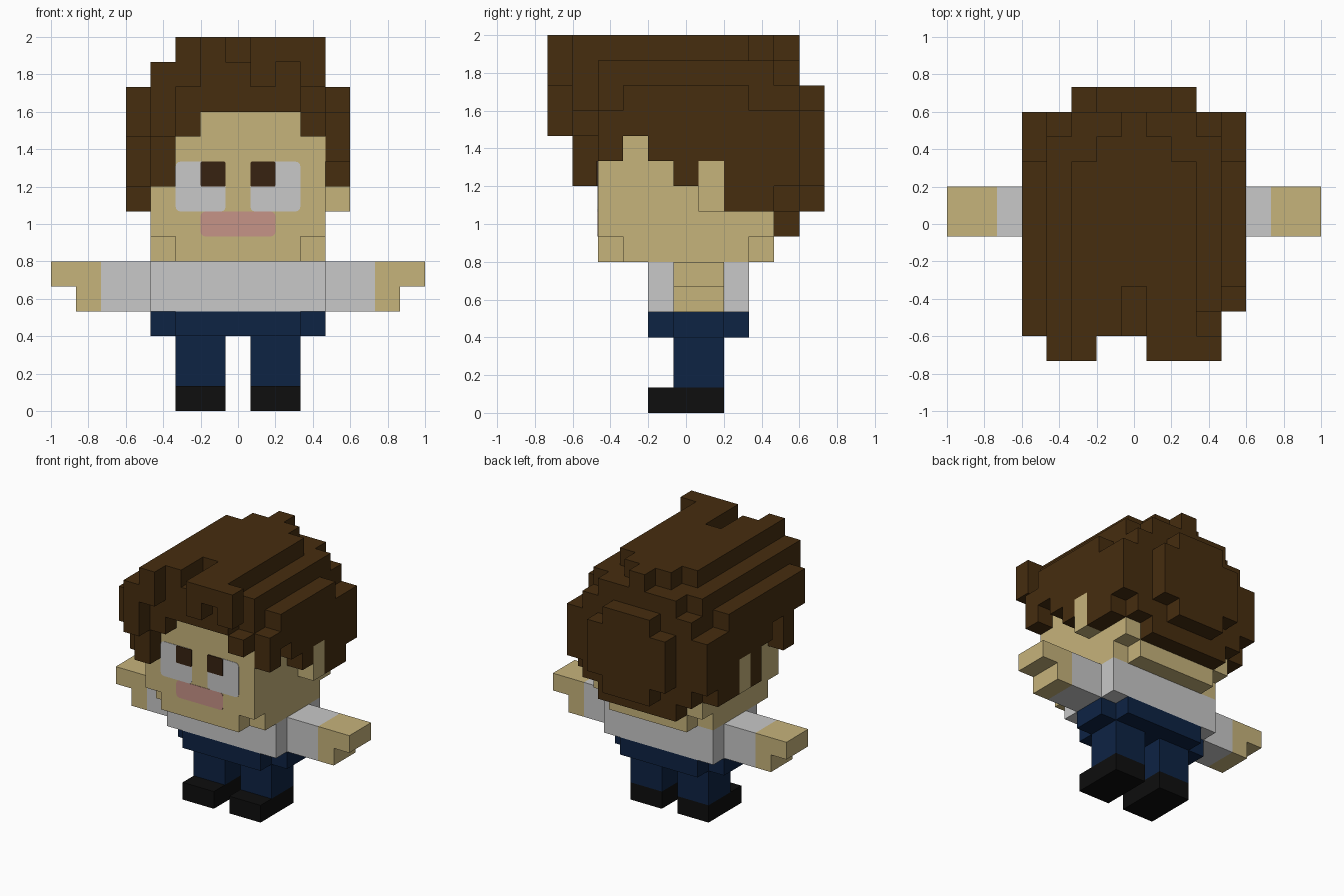
import bpy, bmesh, math
from mathutils import Vector

if "Cube" in bpy.data.objects:
    bpy.data.objects.remove(bpy.data.objects["Cube"], do_unlink=True)

U = 2 / 15  # block size


def material(name, rgb):
    lin = [((c / 255 + 0.055) / 1.055) ** 2.4 if c > 10 else c / 255 / 12.92 for c in rgb]
    m = bpy.data.materials.new(name)
    m.use_nodes = True
    m.diffuse_color = (*lin, 1)
    m.node_tree.nodes["Principled BSDF"].inputs["Base Color"].default_value = (*lin, 1)
    return m


HAIR = material("hair brown", (70, 45, 15))
SKIN = material("skin tan", (198, 179, 123))
WHITE = material("shirt white", (200, 200, 200))
NAVY = material("trouser navy", (13, 35, 68))
BLACK = material("shoe black", (14, 14, 14))
PINK = material("lip pink", (198, 147, 135))
PUPIL = material("pupil brown", (55, 34, 17))


def block(x0, x1, y0, y1, z0, z1):
    """Inclusive range of unit blocks, x and y counted from the middle."""
    return {(x, y, z) for x in range(x0, x1 + 1)
            for y in range(y0, y1 + 1) for z in range(z0, z1 + 1)}


def mirror(cells):
    return {(-x, y, z) for x, y, z in cells}


parts = {}

# Shoes, legs, arms and hands, mirrored left and right
limbs = {
    "shoe": (block(1, 2, -1, 1, 0, 0), BLACK),
    "leg": (block(1, 2, 0, 1, 1, 2), NAVY),
    "arm": (block(4, 5, 0, 1, 4, 5), WHITE),
    "hand": (block(6, 6, 0, 1, 4, 5) | block(7, 7, 0, 1, 5, 5), SKIN),
    "ear": (block(4, 4, 1, 1, 8, 9), SKIN),
}
for name, (cells, mat) in limbs.items():
    parts["left_" + name] = (cells, mat)
    parts["right_" + name] = (mirror(cells), mat)

# Hips, torso and head
parts["hips"] = (block(-2, 2, -1, 2, 3, 3) | block(-3, 3, 0, 1, 3, 3), NAVY)
parts["torso"] = (block(-3, 3, -1, 2, 4, 5), WHITE)
chin_corners = {(x, y, 6) for x in (-3, 3) for y in (-3, 3)}
parts["head"] = (block(-3, 3, -3, 3, 6, 11) - chin_corners, SKIN)

# Hair crown, stepped towards the top and back
hair = block(-3, 3, -3, 4, 12, 12)
hair |= block(-3, 3, -3, 3, 13, 13) | block(-2, 2, 4, 4, 13, 13)
hair |= block(-2, 2, -4, 2, 14, 14) | block(-1, 1, 3, 3, 14, 14) | {(0, 4, 14)}
hair -= block(0, 0, -4, -3, 14, 14)
# Fringe
hair |= block(-1, 2, -4, -4, 12, 13) | block(-2, -2, -4, -4, 11, 13)
hair |= block(-3, -3, -4, -4, 9, 13) | block(-4, -4, -4, -4, 11, 12) | {(3, -4, 11)}
# Front locks
hair |= block(1, 3, -5, -5, 14, 14) | {(1, -5, 13), (3, -5, 13)}
hair |= block(-3, -3, -5, -5, 11, 13) | block(-2, -2, -5, -5, 13, 14)
# Sides: lowest block of each column from front to back
left_bottoms = (10, 11, 10, 9, 10, 8, 8, 9)
right_bottoms = (9, 11, 10, 8, 10, 8, 8, 9)
for side, bottoms in ((4, left_bottoms), (-4, right_bottoms)):
    for y, z in enumerate(bottoms, -3):
        hair |= block(side, side, y, y, z, 11)
hair |= block(4, 4, -2, 2, 12, 12) | block(-4, -4, -4, 2, 12, 12)
# Back of the hair
hair |= block(-3, 3, 4, 4, 8, 11) | block(-2, 2, 4, 4, 7, 7)
hair |= block(-2, 2, 5, 5, 9, 11) | block(-1, 1, 5, 5, 8, 12)
parts["hair"] = (hair, HAIR)

solid = set().union(*(cells for cells, _ in parts.values()))


def finish(name, bm, mat):
    me = bpy.data.meshes.new(name)
    bm.to_mesh(me)
    bm.free()
    me.materials.append(mat)
    ob = bpy.data.objects.new(name, me)
    bpy.context.scene.collection.objects.link(ob)
    return ob


def build(name, cells, mat):
    """Skin the exposed sides of the blocks and merge flat faces."""
    bm = bmesh.new()
    verts = {}
    for cell in sorted(cells):
        for axis in range(3):
            for s in (-1, 1):
                near = list(cell)
                near[axis] += s
                if tuple(near) in solid:
                    continue
                a, b = (axis + 1) % 3, (axis + 2) % 3
                quad = []
                for da, db in ((-1, -1), (1, -1), (1, 1), (-1, 1))[::s]:
                    k = [2 * c for c in cell]
                    k[axis] += s
                    k[a] += da
                    k[b] += db
                    k = tuple(k)
                    if k not in verts:
                        verts[k] = bm.verts.new(Vector((k[0], k[1], k[2] + 1)) * U / 2)
                    quad.append(verts[k])
                bm.faces.new(quad)
    bmesh.ops.dissolve_limit(bm, angle_limit=0.02, verts=bm.verts[:], edges=bm.edges[:])
    finish(name, bm, mat)


for name, (cells, mat) in parts.items():
    build(name, cells, mat)


def plate(name, x0, x1, z0, z1, depth, mat, r=0.025):
    """Thin plate with rounded corners on the front of the face."""
    bm = bmesh.new()
    ring = []
    corners = ((x1 - r, z1 - r), (x0 + r, z1 - r), (x0 + r, z0 + r), (x1 - r, z0 + r))
    for i, (cx, cz) in enumerate(corners):
        for j in range(4):
            t = math.radians(90 * i + 30 * j)
            ring.append(bm.verts.new((cx + r * math.cos(t), -3.5 * U, cz + r * math.sin(t))))
    face = bm.faces.new(ring)
    out = bmesh.ops.extrude_face_region(bm, geom=[face])
    moved = [v for v in out["geom"] if isinstance(v, bmesh.types.BMVert)]
    bmesh.ops.translate(bm, verts=moved, vec=(0, -depth, 0))
    bmesh.ops.recalc_face_normals(bm, faces=bm.faces[:])
    finish(name, bm, mat)


# Eyes and mouth
for side, s in (("left", 1), ("right", -1)):
    white = sorted((s * 0.5 * U, s * 2.5 * U))
    pupil = sorted((s * 0.5 * U, s * 1.5 * U))
    plate(side + "_eye_white", *white, 8 * U, 10 * U, 0.003, WHITE)
    plate(side + "_pupil", *pupil, 9 * U, 10 * U, 0.006, PUPIL, 0.008)
plate("mouth", -1.5 * U, 1.5 * U, 7 * U, 8 * U, 0.003, PINK)
